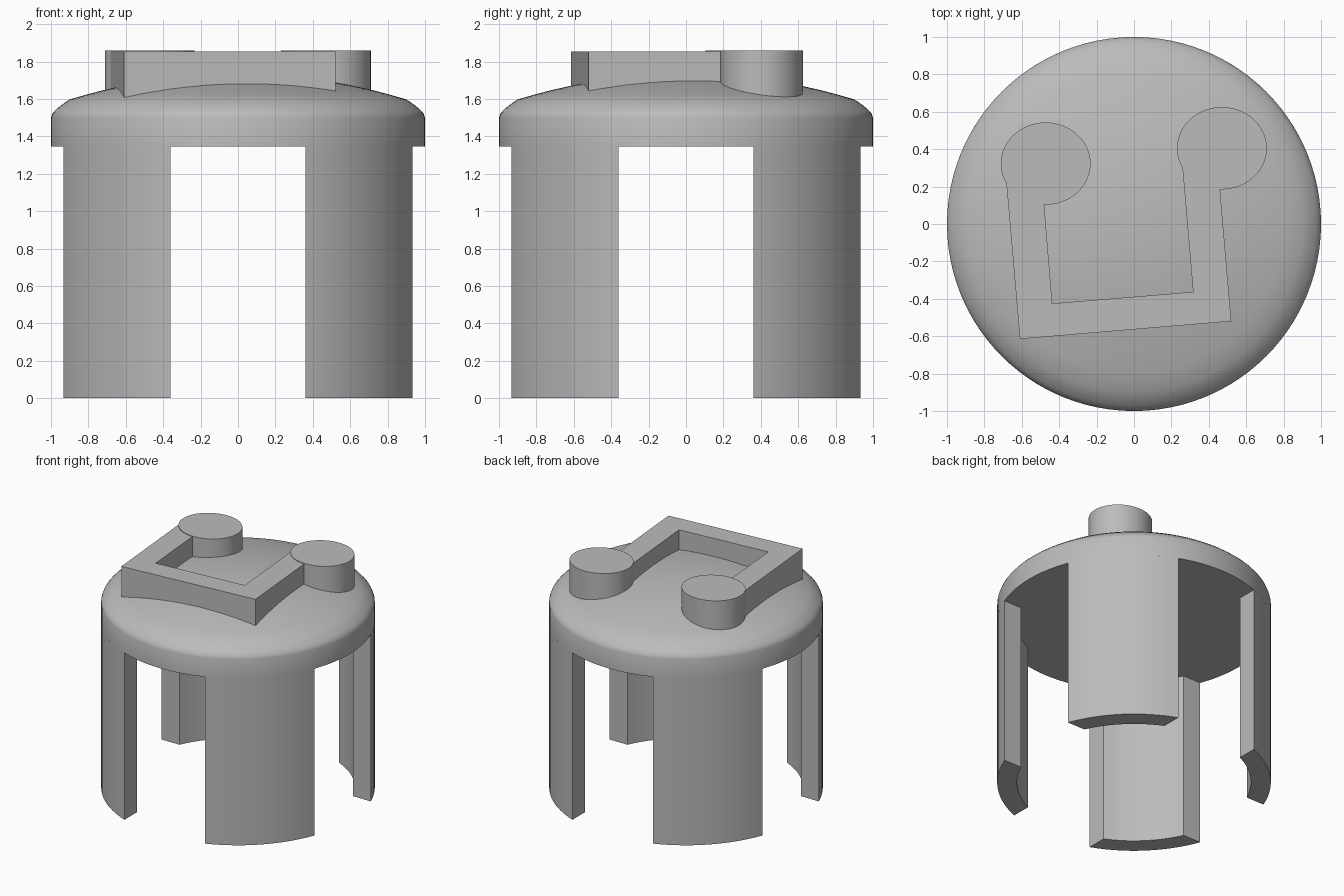
import bpy, bmesh
from math import sin, cos, pi, asin, sqrt, radians
from mathutils import Vector

cube = bpy.data.objects.get("Cube")
if cube:
    bpy.data.objects.remove(cube, do_unlink=True)

GREY = (0.5, 0.5, 0.5, 1)
mat = bpy.data.materials.new("plain grey")
mat.use_nodes = True
mat.diffuse_color = GREY
mat.node_tree.nodes["Principled BSDF"].inputs["Base Color"].default_value = GREY


def finish(name, bm, angle=35):
    bmesh.ops.recalc_face_normals(bm, faces=bm.faces)
    mesh = bpy.data.meshes.new(name)
    bm.to_mesh(mesh)
    bm.free()
    mesh.materials.append(mat)
    ob = bpy.data.objects.new(name, mesh)
    bpy.context.collection.objects.link(ob)
    bpy.ops.object.select_all(action='DESELECT')
    ob.select_set(True)
    bpy.context.view_layer.objects.active = ob
    bpy.ops.object.shade_smooth_by_angle(angle=radians(angle))
    return ob


def prism(name, outline, z0, z1):
    bm = bmesh.new()
    face = bm.faces.new([bm.verts.new((x, y, z0)) for x, y in outline])
    ext = bmesh.ops.extrude_face_region(bm, geom=[face])
    top = [v for v in ext["geom"] if isinstance(v, bmesh.types.BMVert)]
    bmesh.ops.translate(bm, verts=top, vec=(0, 0, z1 - z0))
    return finish(name, bm)


def arc(radius, slot, steps):
    # part of a circle lying between two crossing slots of the given half width
    a = asin(slot / radius)
    return [(radius * cos(a + (pi / 2 - 2 * a) * i / steps),
             radius * sin(a + (pi / 2 - 2 * a) * i / steps)) for i in range(steps + 1)]


# Domed cap: straight rim, rounded shoulder, shallow crown
UNDER, RIM, CROWN = 1.345, 1.5, 1.735
profile = [(0, UNDER), (1, UNDER), (1, RIM), (0.992, 1.522), (0.975, 1.542), (0.945, 1.567)]
for i in range(10):
    r = 0.9 * (1 - i / 9)
    profile.append((r, CROWN - r * r / 5.9))
bm = bmesh.new()
verts = [bm.verts.new((r, 0, z)) for r, z in profile]
edges = [bm.edges.new(pair) for pair in zip(verts, verts[1:])]
bmesh.ops.spin(bm, geom=verts + edges, cent=(0, 0, 0), axis=(0, 0, 1),
               angle=2 * pi, steps=96, use_duplicate=False)
bmesh.ops.remove_doubles(bm, verts=bm.verts, dist=0.0005)
finish("domed_cap", bm)

# Four curved legs left between the two crossing slots
SLOT, INNER = 0.36, 0.855
leg = arc(1, SLOT, 14) + arc(INNER, SLOT, 10)[::-1]
for sx, side in ((1, "left"), (-1, "right")):
    for sy, end in ((1, "back"), (-1, "front")):
        prism(f"{end}_{side}_leg", [(x * sx, y * sy) for x, y in leg], 0, UNDER)

# Raised U-shaped bar on the crown, ends buried in the round pads
bar = [(-0.61, -0.615), (0.52, -0.52), (0.45, 0.3), (0.255, 0.35),
       (0.316, -0.363), (-0.437, -0.425), (-0.488, 0.2), (-0.685, 0.25)]
prism("raised_bar", bar, 1.55, 1.855)

# Round pads at the ends of the bar
for name, cx, cy in (("right_pad", -0.472, 0.323), ("left_pad", 0.47, 0.405)):
    prism(name, [(cx + 0.24 * cos(2 * pi * i / 64), cy + 0.22 * sin(2 * pi * i / 64))
                 for i in range(64)], 1.55, 1.86)
